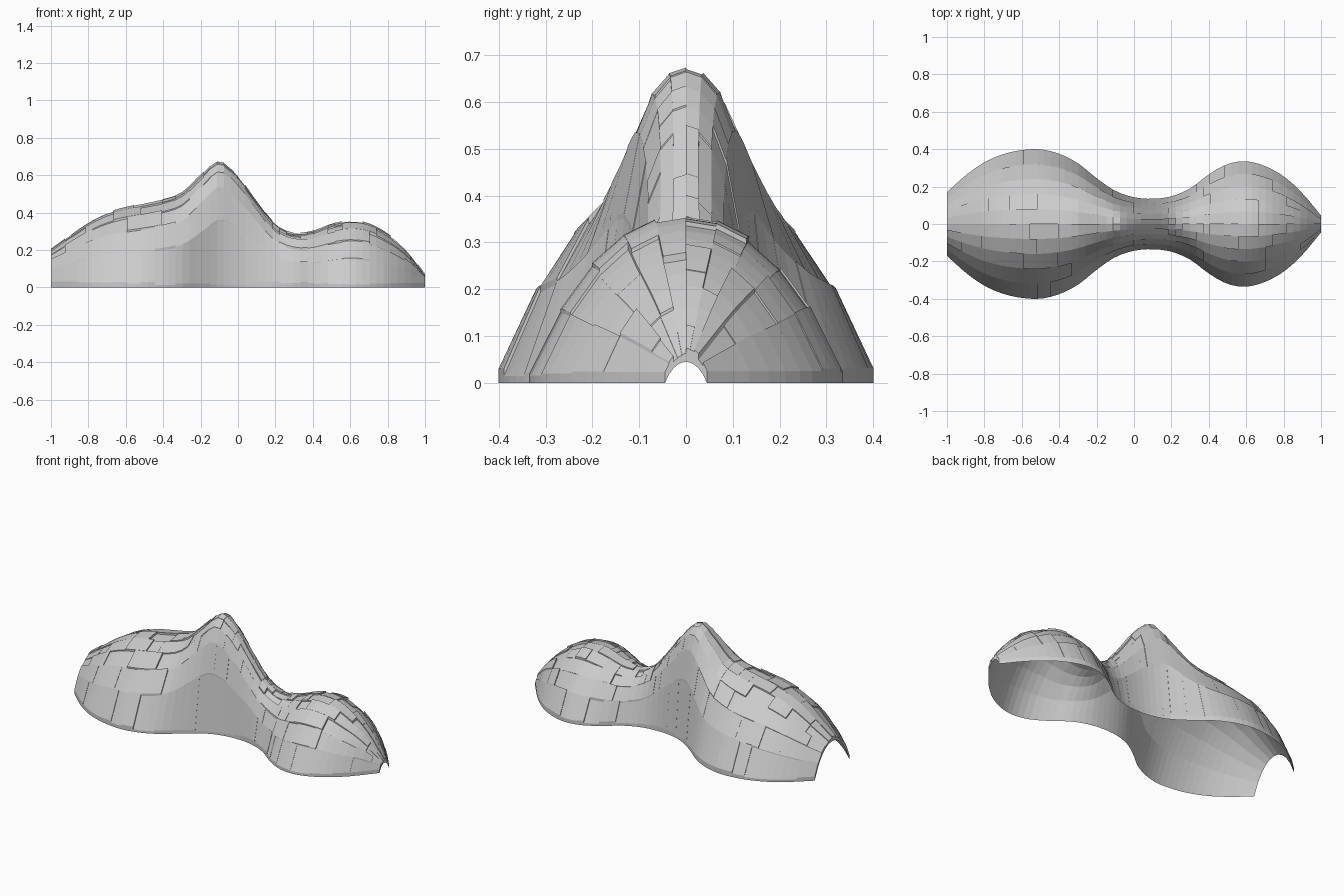
import bpy, bmesh, math, random

if "Cube" in bpy.data.objects:
    bpy.data.objects.remove(bpy.data.objects["Cube"])

random.seed(7)
COLS, ROWS = 54, 10

# half widths and crown heights of the vault, every 0.1 along x from -1 to 1
WIDTH = [.17, .26, .33, .373, .395, .399, .375, .325, .245, .177, .143,
         .135, .148, .19, .265, .32, .335, .31, .255, .165, .045]
HEIGHT = [.18, .252, .32, .37, .40, .42, .442, .478, .572, .652, .57,
          .435, .31, .264, .272, .31, .328, .312, .258, .175, .045]


def smooth(table, x):
    """Catmull-Rom lookup in an evenly spaced table."""
    s = (x + 1) * 10
    i = min(int(s + 1e-9), 19)
    t = s - i
    def at(k):
        if k < 0:
            return 2 * table[0] - table[1]
        if k > 20:
            return 2 * table[20] - table[19]
        return table[k]
    a, b, c, d = (at(i + k) for k in (-1, 0, 1, 2))
    return b + .5 * t * (c - a + t * (2*a - 5*b + 4*c - d + t * (3*(b - c) + d - a)))


def chain_factor(ratio):
    """Solve (cosh a - 1) / a = height / half width."""
    lo, hi = .05, 8
    for _ in range(40):
        m = (lo + hi) / 2
        if (math.cosh(m) - 1) / m < ratio:
            lo = m
        else:
            hi = m
    return lo


def vault_point(i, j):
    x = -1 + 2 * i / COLS
    w, h = smooth(WIDTH, x), smooth(HEIGHT, x)
    a = chain_factor(h / w)
    u = -1 + 2 * j / ROWS
    z = h * (math.cosh(a) - math.cosh(a * u)) / (math.cosh(a) - 1)
    return (x, u * w, z)


P = [[vault_point(i, j) for j in range(ROWS + 1)] for i in range(COLS + 1)]

# panel thickness: each row is split in runs of random length
thick = [[0] * ROWS for _ in range(COLS)]
for j in range(ROWS):
    i = 0
    while i < COLS:
        x = -1 + 2 * i / COLS
        run = random.randint(1, 3) if -.3 < x < .5 else random.randint(2, 5)
        t = random.uniform(.014, .032)
        for k in range(i, min(i + run, COLS)):
            thick[k][j] = t
        i += run


def build(name, faces):
    bm = bmesh.new()
    for f in faces:
        bm.faces.new([bm.verts.new(p) for p in f])
    bmesh.ops.remove_doubles(bm, verts=bm.verts, dist=1e-5)
    me = bpy.data.meshes.new(name)
    bm.to_mesh(me)
    bm.free()
    ob = bpy.data.objects.new(name, me)
    bpy.context.collection.objects.link(ob)
    return ob


def up(p, t):
    return (p[0], p[1], p[2] + t)


def level(i, j):
    return thick[i][j] if 0 <= i < COLS and 0 <= j < ROWS else 0


inner, panels = [], []


def wall(p, q, low, high):
    """Step between two panels; the higher side is on the left of p-q."""
    if abs(low - high) > 1e-5:
        panels.append([up(p, low), up(q, low), up(q, high), up(p, high)])


for i in range(COLS):
    for j in range(ROWS):
        a, b, c, d = P[i][j], P[i+1][j], P[i+1][j+1], P[i][j+1]
        t = thick[i][j]
        inner.append([d, c, b, a])
        panels.append([up(p, t) for p in (a, b, c, d)])
for i in range(COLS + 1):
    for j in range(ROWS):
        wall(P[i][j], P[i][j+1], level(i, j), level(i-1, j))
for i in range(COLS):
    for j in range(ROWS + 1):
        wall(P[i][j], P[i+1][j], level(i, j-1), level(i, j))

# continuous inner skin and the stepped cladding above it
build("inner_vault", inner)
build("roof_panels", panels)
